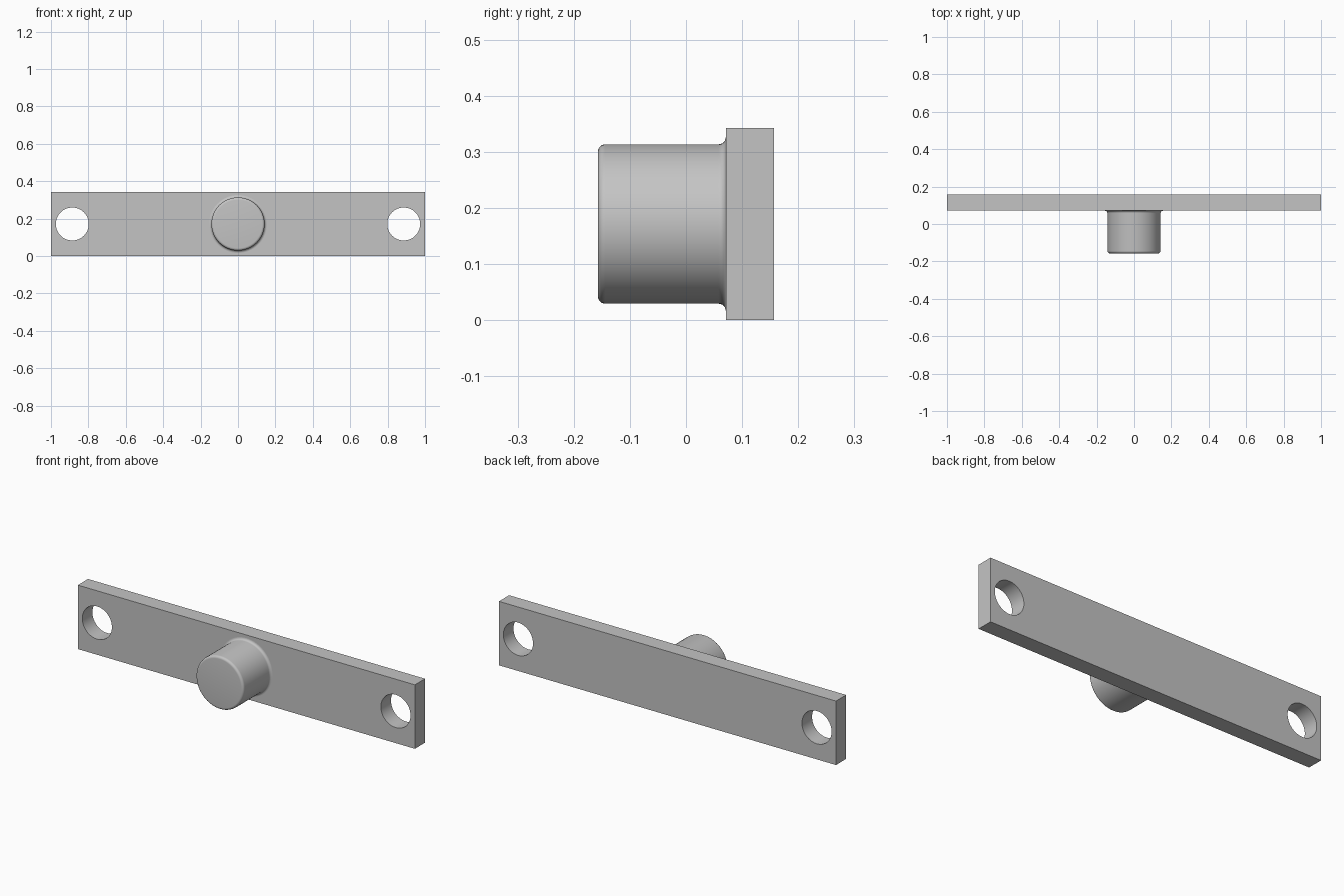
import bpy
import bmesh
from math import sin, cos, pi, radians

cube = bpy.data.objects.get("Cube")
if cube:
    bpy.data.objects.remove(cube, do_unlink=True)

LENGTH, HEIGHT = 2.0, 0.343
BACK, FACE, TIP = 0.157, 0.071, -0.157
MID_Z = HEIGHT / 2
HOLE_X, HOLE_R = 0.886, 0.088
PIN_R, ROUND = 0.142, 0.013

steel = bpy.data.materials.new("grey_metal")
steel.use_nodes = True
GREY = (0.55, 0.55, 0.55, 1)
steel.diffuse_color = GREY
steel.node_tree.nodes["Principled BSDF"].inputs["Base Color"].default_value = GREY


def select_only(obj):
    bpy.ops.object.select_all(action="DESELECT")
    obj.select_set(True)
    bpy.context.view_layer.objects.active = obj


def finish(obj, name):
    obj.name = obj.data.name = name
    obj.data.materials.clear()
    obj.data.materials.append(steel)
    select_only(obj)
    bpy.ops.object.shade_smooth_by_angle(angle=radians(35))


# Flat mounting plate
bpy.ops.mesh.primitive_cube_add(size=1, location=(0, (BACK + FACE) / 2, MID_Z))
plate = bpy.context.object
plate.scale = (LENGTH, BACK - FACE, HEIGHT)
bpy.ops.object.transform_apply(location=False, rotation=False, scale=True)

# Bolt hole at each end
for side in (-1, 1):
    bpy.ops.mesh.primitive_cylinder_add(
        vertices=64, radius=HOLE_R, depth=0.4,
        location=(side * HOLE_X, (BACK + FACE) / 2, MID_Z), rotation=(pi / 2, 0, 0))
    cutter = bpy.context.object
    cutter.hide_render = True
    cut = plate.modifiers.new("bolt_hole", "BOOLEAN")
    cut.operation = "DIFFERENCE"
    cut.solver = "EXACT"
    cut.object = cutter
    select_only(plate)
    bpy.ops.object.modifier_apply(modifier=cut.name)
    bpy.data.objects.remove(cutter, do_unlink=True)
finish(plate, "mounting_plate")

# Round pin: lathe profile of (radius, y) with rounded tip and flared root
STEPS = 6
angles = [i * pi / 2 / STEPS for i in range(STEPS + 1)]
profile = [(0, TIP)]
profile += [(PIN_R - ROUND + ROUND * sin(a), TIP + ROUND - ROUND * cos(a)) for a in angles]
profile += [(PIN_R + ROUND - ROUND * cos(a), FACE - ROUND + ROUND * sin(a)) for a in angles]

bm = bmesh.new()
verts = [bm.verts.new((r, y, 0)) for r, y in profile]
edges = [bm.edges.new(pair) for pair in zip(verts, verts[1:])]
bmesh.ops.spin(bm, geom=verts + edges, cent=(0, 0, 0), axis=(0, 1, 0),
               angle=2 * pi, steps=64, use_merge=True)
bmesh.ops.remove_doubles(bm, verts=bm.verts, dist=0.0001)
bmesh.ops.recalc_face_normals(bm, faces=bm.faces)
# The open root sits on the plate, so the tip face decides which way is out
tip = min(bm.faces, key=lambda f: f.calc_center_median().y)
if tip.normal.y > 0:
    bmesh.ops.reverse_faces(bm, faces=bm.faces)
mesh = bpy.data.meshes.new("pin")
bm.to_mesh(mesh)
bm.free()
pin = bpy.data.objects.new("pin", mesh)
pin.location.z = MID_Z
bpy.context.collection.objects.link(pin)
finish(pin, "pin")
